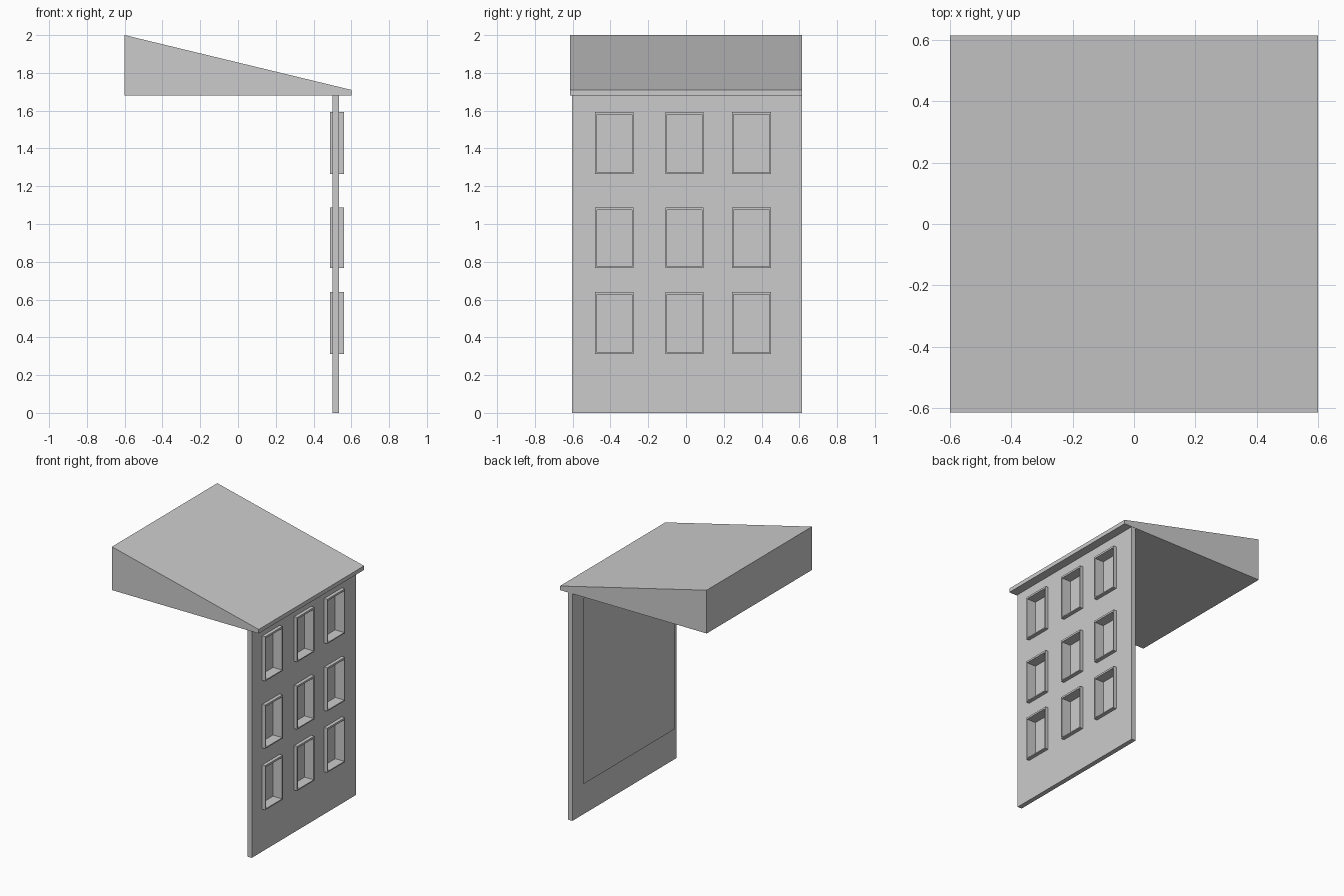
import bpy
import bmesh

if "Cube" in bpy.data.objects:
    bpy.data.objects.remove(bpy.data.objects["Cube"])


def finish(name, bm):
    bmesh.ops.recalc_face_normals(bm, faces=bm.faces)
    mesh = bpy.data.meshes.new(name)
    bm.to_mesh(mesh)
    bm.free()
    obj = bpy.data.objects.new(name, mesh)
    bpy.context.collection.objects.link(obj)
    return obj


def extrude(bm, faces, vec):
    ext = bmesh.ops.extrude_face_region(bm, geom=faces, use_keep_orig=True)
    moved = [g for g in ext["geom"] if isinstance(g, bmesh.types.BMVert)]
    bmesh.ops.translate(bm, vec=vec, verts=moved)


def pierced_panel(name, ys, zs, x0, x1):
    """Upright slab on a y/z grid, left open in every odd/odd cell."""
    bm = bmesh.new()
    v = [[bm.verts.new((x0, y, z)) for z in zs] for y in ys]
    faces = []
    for i in range(len(ys) - 1):
        for j in range(len(zs) - 1):
            if not (i % 2 and j % 2):
                faces.append(bm.faces.new((v[i][j], v[i + 1][j], v[i + 1][j + 1], v[i][j + 1])))
    extrude(bm, faces, (x1 - x0, 0, 0))
    return finish(name, bm)


# Window outlines: columns along y, rows along z
columns = [(-0.481, -0.277), (-0.109, 0.092), (0.243, 0.449)]
rows = [(0.313, 0.641), (0.766, 1.088), (1.265, 1.594)]

# Facade wall with nine window openings
wall_ys = [-0.603, *[y for c in columns for y in c], 0.613]
wall_zs = [0.0, *[z for r in rows for z in r], 1.685]
pierced_panel("facade_wall", wall_ys, wall_zs, 0.50, 0.535)

# Thin window frames standing proud of the wall on both sides
for r, (z0, z1) in enumerate(rows):
    for c, (y0, y1) in enumerate(columns):
        pierced_panel(f"window_frame_{r}_{c}",
                      [y0, y0 + 0.009, y1 - 0.008, y1],
                      [z0, z0 + 0.008, z1 - 0.014, z1], 0.486, 0.56)

# Single sheet of backing behind all windows
bm = bmesh.new()
bm.faces.new([bm.verts.new((0.483, y, z)) for y, z in
              ((-0.553, 0.236), (0.505, 0.236), (0.505, 1.61), (-0.553, 1.61))])
finish("window_backing", bm)

# Sloping wedge roof
bm = bmesh.new()
profile = [(-0.6, 1.68), (0.6, 1.68), (0.6, 1.71), (-0.6, 2.0)]
side = bm.faces.new([bm.verts.new((x, -0.615, z)) for x, z in profile])
extrude(bm, [side], (0, 1.23, 0))
finish("roof", bm)
